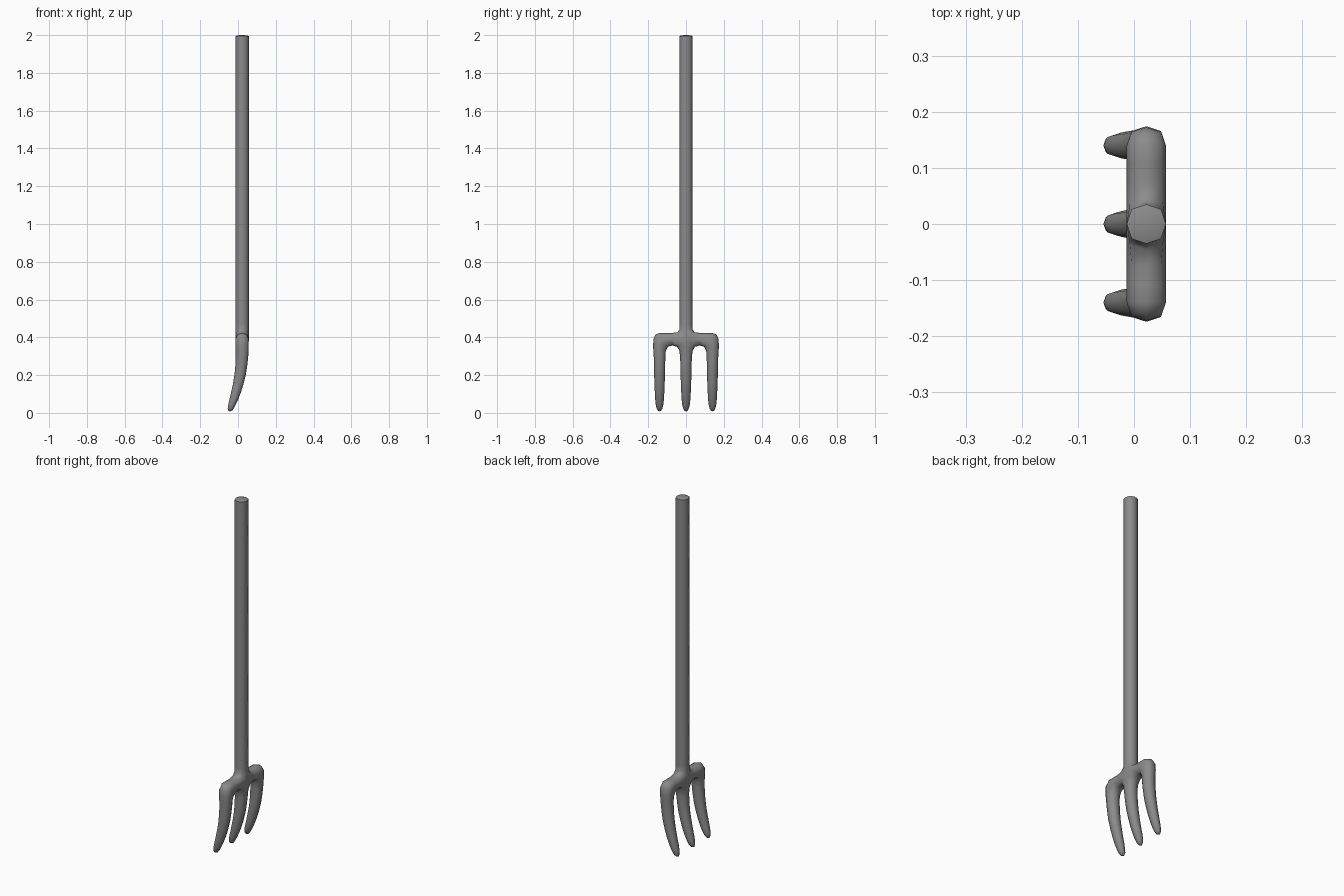
import bpy, bmesh
from math import radians

if "Cube" in bpy.data.objects:
    bpy.data.objects.remove(bpy.data.objects["Cube"])

bm = bmesh.new()
flat = []  # side-view quads; each corner is a (back, front) vertex pair


def pair(y, z, xc, hx):
    return bm.verts.new((xc - hx, y, z)), bm.verts.new((xc + hx, y, z))


def column(y, rows):
    """Ladder of square sections: rows of (z, centre x, half y, half x)."""
    rings = [(pair(y - hy, z, xc, hx), pair(y + hy, z, xc, hx)) for z, xc, hy, hx in rows]
    for (a, b), (c, d) in zip(rings, rings[1:]):
        flat.append((a, b, d, c))
    return rings


# Curved, tapering tine, listed downwards from the crossbar
tine = [(0.30, 0.022, 0.030, 0.033), (0.20, 0.013, 0.029, 0.030),
        (0.10, -0.012, 0.025, 0.026), (0.04, -0.033, 0.021, 0.020),
        (0.008, -0.043, 0.010, 0.013)]
# Crossbar joints: wider at the middle, rounded off at the ends
end_joint = [(0.423, 0.022, 0.028, 0.035), (0.357, 0.022, 0.036, 0.035)]
mid_joint = [(0.423, 0.022, 0.036, 0.035), (0.357, 0.022, 0.040, 0.035)]
# Long straight handle, continuing up from the middle tine
handle = [(z, 0.022, 0.035, 0.035) for z in (2.0, 1.99, 1.9, 0.6, 0.455)]

left = column(-0.14, end_joint + tine)
middle = column(0, handle + mid_joint + tine)[len(handle):]
right = column(0.14, end_joint + tine)

# Crossbar between the tines
for p, q in ((left, middle), (middle, right)):
    flat.append((p[0][1], q[0][0], q[1][0], p[1][1]))

# Skin the front, back and rim of the cage
edges = {}
for quad in flat:
    for side in (0, 1):
        bm.faces.new([v[side] for v in quad])
    for i in range(4):
        a, b = quad[i], quad[(i + 1) % 4]
        edges.setdefault(frozenset((a, b)), []).append((a, b))
for uses in edges.values():
    if len(uses) == 1:
        a, b = uses[0]
        bm.faces.new((a[0], b[0], b[1], a[1]))
bmesh.ops.recalc_face_normals(bm, faces=bm.faces)

mesh = bpy.data.meshes.new("garden_fork")
bm.to_mesh(mesh)
bm.free()
fork = bpy.data.objects.new("garden_fork", mesh)
bpy.context.collection.objects.link(fork)

# Dark grey metal
dark = bpy.data.materials.new("dark_grey")
dark.diffuse_color = (0.26, 0.26, 0.26, 1)
dark.use_nodes = True
dark.node_tree.nodes["Principled BSDF"].inputs["Base Color"].default_value = dark.diffuse_color
mesh.materials.append(dark)

# Round the square cage into eight-sided bars
bpy.context.view_layer.objects.active = fork
fork.select_set(True)
sub = fork.modifiers.new("rounding", 'SUBSURF')
sub.levels = sub.render_levels = 1
sub.use_limit_surface = False
bpy.ops.object.modifier_apply(modifier=sub.name)
bpy.ops.object.shade_smooth_by_angle(angle=radians(60))
